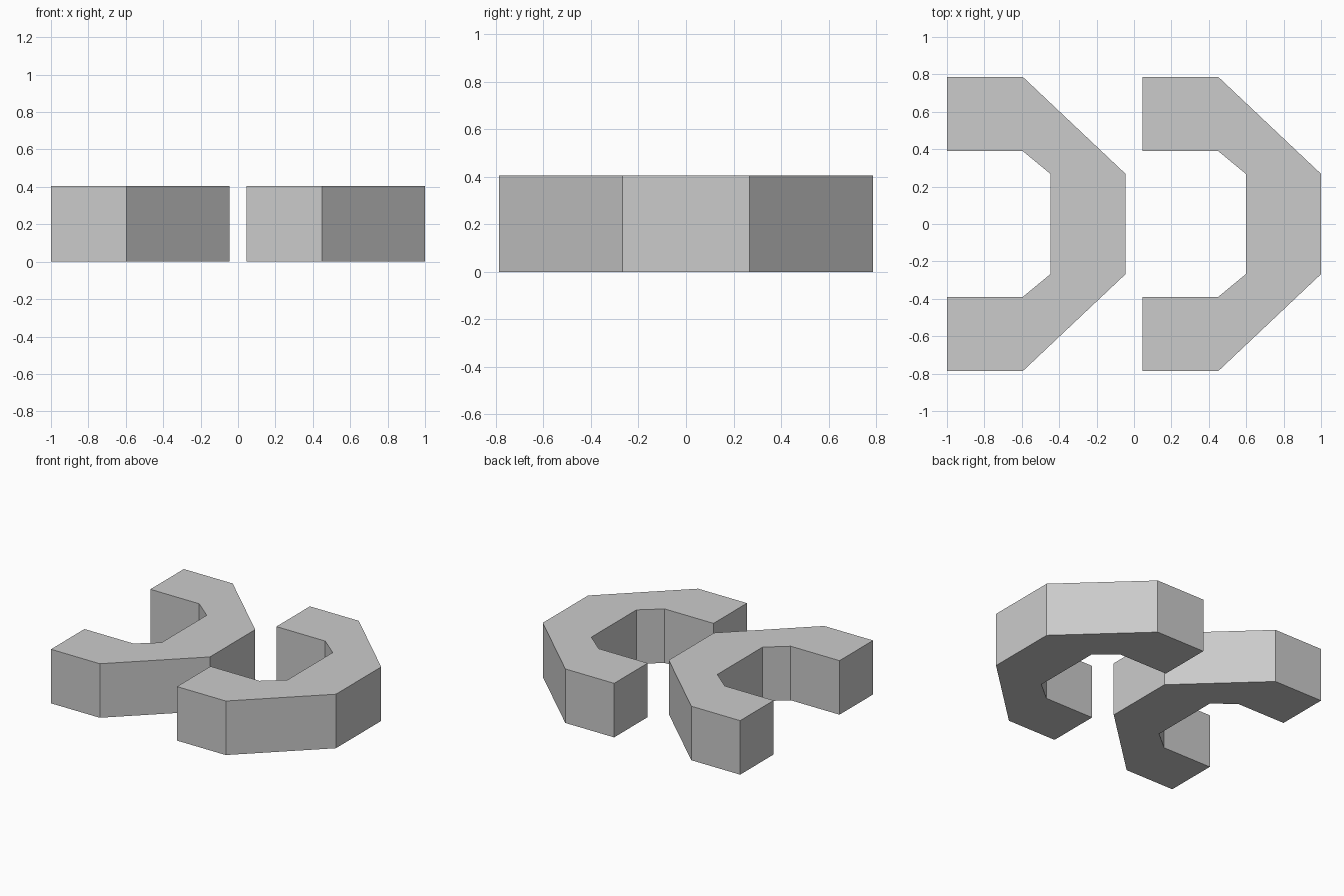
import bpy
import bmesh

if "Cube" in bpy.data.objects:
    bpy.data.objects.remove(bpy.data.objects["Cube"])

HEIGHT = 0.405

grey = bpy.data.materials.new("light grey")
grey.diffuse_color = (0.6, 0.6, 0.6, 1)
grey.use_nodes = True
grey.node_tree.nodes["Principled BSDF"].inputs["Base Color"].default_value = grey.diffuse_color

# Upper half of the bracket outline, from outer side to open end to inner side
half = [(0.955, 0.268), (0.405, 0.787), (0, 0.787),
        (0, 0.39), (0.405, 0.39), (0.553, 0.268)]
outline = half + [(x, -y) for x, y in reversed(half)]


def bracket(name, left):
    """Extrude the angular C outline upward, open towards -x."""
    bm = bmesh.new()
    base = bm.faces.new([bm.verts.new((left + x, y, 0)) for x, y in outline])
    top = bmesh.ops.extrude_face_region(bm, geom=[base])["geom"]
    bmesh.ops.translate(bm, vec=(0, 0, HEIGHT),
                        verts=[v for v in top if isinstance(v, bmesh.types.BMVert)])
    bmesh.ops.recalc_face_normals(bm, faces=bm.faces)
    mesh = bpy.data.meshes.new(name)
    bm.to_mesh(mesh)
    bm.free()
    mesh.materials.append(grey)
    bpy.context.collection.objects.link(bpy.data.objects.new(name, mesh))


# Two identical brackets side by side
bracket("left_bracket", -1.0)
bracket("right_bracket", 0.045)
